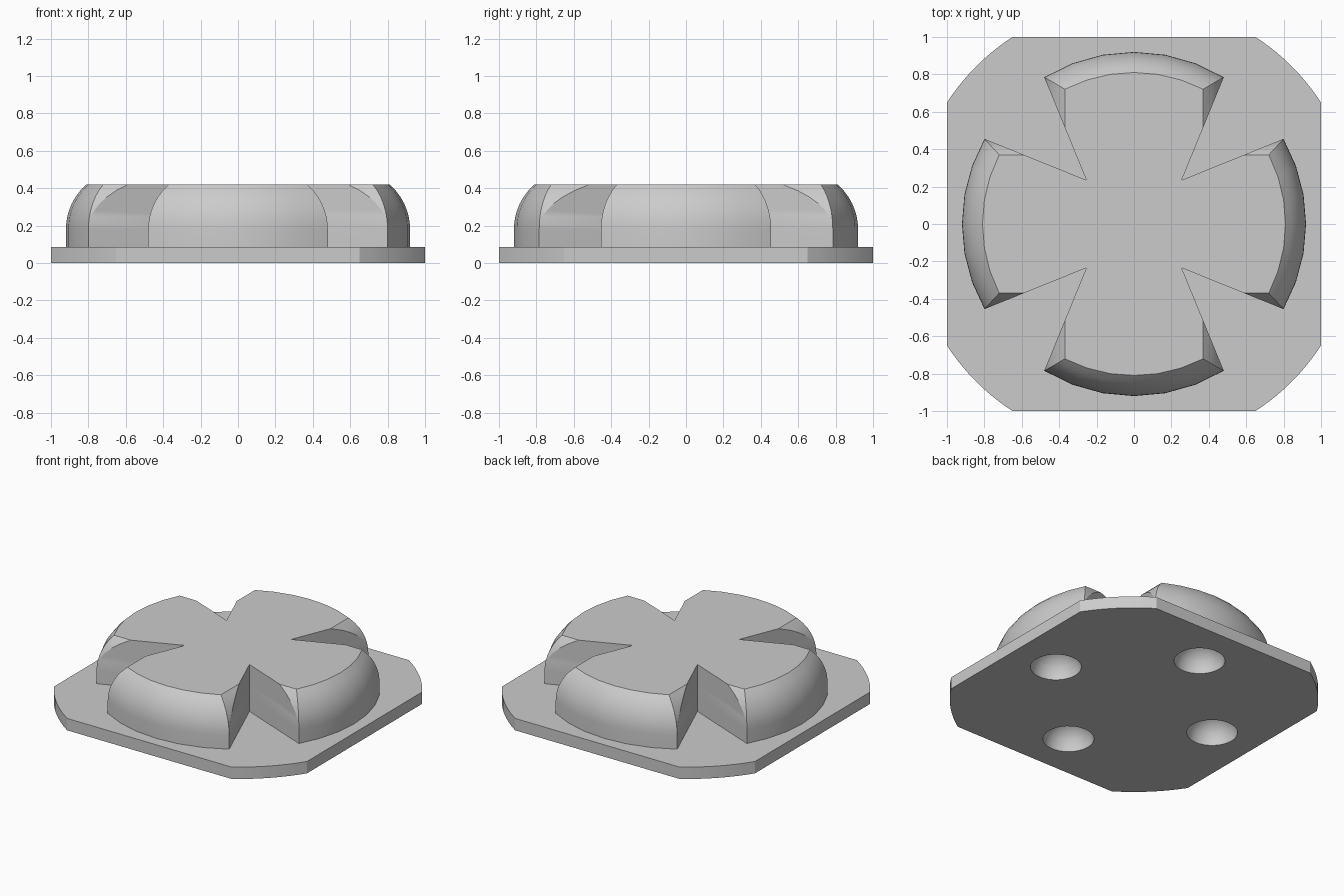
import bpy, bmesh, math
from mathutils import Matrix, Vector

if "Cube" in bpy.data.objects:
    bpy.data.objects.remove(bpy.data.objects["Cube"], do_unlink=True)

GREY = (0.6, 0.6, 0.6, 1.0)
PLATE_TOP, TOP = 0.085, 0.42
RADIUS, FILLET, FILLET_START = 0.92, 0.317, 0.18

grey = bpy.data.materials.new("plain_grey")
grey.use_nodes = True
grey.diffuse_color = GREY
grey.node_tree.nodes["Principled BSDF"].inputs["Base Color"].default_value = GREY


def finish(name, bm):
    """Turn a bmesh into a linked object with clean outward normals."""
    bmesh.ops.remove_doubles(bm, verts=bm.verts, dist=1e-4)
    bmesh.ops.recalc_face_normals(bm, faces=bm.faces)
    mesh = bpy.data.meshes.new(name)
    bm.to_mesh(mesh)
    bm.free()
    mesh.materials.append(grey)
    obj = bpy.data.objects.new(name, mesh)
    bpy.context.collection.objects.link(obj)
    return obj


def loft(name, layers):
    """Skin matching closed outlines and cap both ends."""
    bm = bmesh.new()
    rings = [[bm.verts.new(p) for p in layer] for layer in layers]
    for low, high in zip(rings, rings[1:]):
        for i in range(len(low)):
            j = (i + 1) % len(low)
            bm.faces.new((low[i], low[j], high[j], high[i]))
    bm.faces.new(rings[0])
    bm.faces.new(rings[-1])
    return finish(name, bm)


def plate_outline(z, segments=8):
    """Square whose corners are trimmed by a larger circle."""
    reach = math.hypot(1, 0.65)
    start = math.atan2(0.65, 1)
    sweep = math.pi / 2 - 2 * start
    points = []
    for k in range(4):
        for i in range(segments + 1):
            a = k * math.pi / 2 + start + sweep * i / segments
            points.append((reach * math.cos(a), reach * math.sin(a), z))
    return points


def cross_outline(z, inset, segments=6):
    """Four flared arms, pulled in at sides and ends by the rounded edge."""
    points = []
    full = FILLET - math.sqrt(FILLET**2 - (TOP - FILLET_START)**2)
    for k in range(4):
        base_w, apex = (0.48, Vector((0.255, 0.235))) if k % 2 == 0 else (0.455, Vector((0.235, 0.255)))
        w = base_w - (base_w - 0.37) * inset / full
        tip = Vector((base_w, math.sqrt(RADIUS**2 - base_w**2)))
        notch = apex.lerp(tip, (w - apex.x) / (tip.x - apex.x))
        r = RADIUS - inset
        half = math.asin(w / r)
        arm = [(-apex.x, apex.y), (-notch.x, notch.y)]
        for i in range(segments + 1):
            a = half * (2 * i / segments - 1)
            arm.append((r * math.sin(a), r * math.cos(a)))
        arm.append((notch.x, notch.y))
        turn = Matrix.Rotation(-k * math.pi / 2, 3, "Z")
        points += [turn @ Vector((u, v, z)) for u, v in arm]
    return points


# Flat base and raised four-armed body with rounded outer edges
base_plate = loft("base_plate", [plate_outline(0), plate_outline(PLATE_TOP)])

layers = [cross_outline(PLATE_TOP, 0)]
for i in range(8):
    h = (TOP - FILLET_START) * i / 7
    layers.append(cross_outline(FILLET_START + h, FILLET - math.sqrt(FILLET**2 - h**2)))
raised_cross = loft("raised_cross", layers)

# Round sockets hollowed into the underside, one beneath each arm
bm = bmesh.new()
for k in range(4):
    a = k * math.pi / 2
    spot = Matrix.Translation((0.66 * math.cos(a), 0.66 * math.sin(a), 0))
    bmesh.ops.create_uvsphere(bm, u_segments=32, v_segments=16, radius=0.165, matrix=spot)
for f in bm.faces:
    f.smooth = True
cutter = finish("socket_cutter", bm)
cutter.hide_render = True

for obj in (base_plate, raised_cross):
    mod = obj.modifiers.new("sockets", "BOOLEAN")
    mod.operation, mod.solver, mod.object = "DIFFERENCE", "EXACT", cutter
    bpy.ops.object.select_all(action="DESELECT")
    obj.select_set(True)
    bpy.context.view_layer.objects.active = obj
    bpy.ops.object.modifier_apply(modifier=mod.name)
    bpy.ops.object.shade_smooth_by_angle(angle=math.radians(25))
bpy.data.objects.remove(cutter, do_unlink=True)
